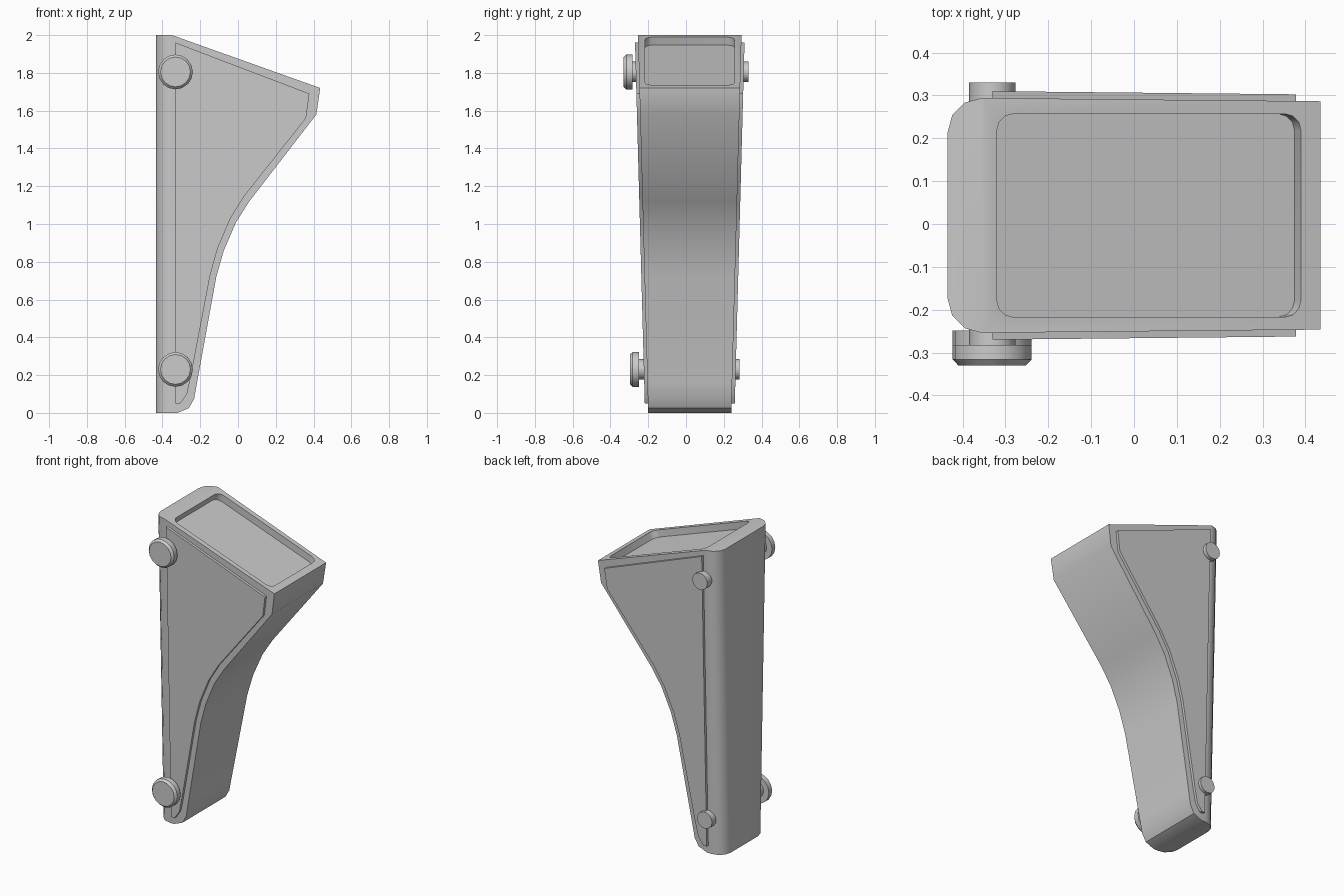
import bpy, bmesh, math
from mathutils import Matrix

if "Cube" in bpy.data.objects:
    bpy.data.objects.remove(bpy.data.objects["Cube"])

YC = 0.02                                # centre plane of the tapered body


def half_width(z):
    return 0.22 + 0.027 * z


def finish(bm, name, angle=35):
    bmesh.ops.recalc_face_normals(bm, faces=bm.faces[:])
    me = bpy.data.meshes.new(name)
    bm.to_mesh(me)
    bm.free()
    ob = bpy.data.objects.new(name, me)
    bpy.context.collection.objects.link(ob)
    bpy.ops.object.select_all(action='DESELECT')
    ob.select_set(True)
    bpy.context.view_layer.objects.active = ob
    bpy.ops.object.shade_smooth_by_angle(angle=math.radians(angle))
    return ob


def slab(profile, y0, y1):
    """Prism of an xz profile between two y functions of z."""
    bm = bmesh.new()
    a = [bm.verts.new((x, y0(z), z)) for x, z in profile]
    b = [bm.verts.new((x, y1(z), z)) for x, z in profile]
    bm.faces.new(a)
    bm.faces.new(b[::-1])
    n = len(profile)
    for i in range(n):
        j = (i + 1) % n
        bm.faces.new((a[i], b[i], b[j], a[j]))
    return bm


# Recess cutter lying in the sloped top
slope = math.atan2(0.28, 0.785)
bm = bmesh.new()
bmesh.ops.create_cube(bm, size=1, matrix=Matrix.Diagonal((0.754, 0.474, 0.09, 1)))
upright = [e for e in bm.edges if abs(e.verts[0].co.z - e.verts[1].co.z) > 0.05]
bmesh.ops.bevel(bm, geom=upright, offset=0.04, segments=3, profile=0.5, affect='EDGES')
bm.transform(Matrix.Translation((0.035, YC, 1.863)) @ Matrix.Rotation(slope, 4, 'Y'))
cutter = finish(bm, "recess_cutter")
cutter.hide_render = True

# Body: tapered profile with rounded spine edges
body_profile = [(-0.435, 0), (-0.32, 0), (-0.26, 0.025), (-0.232, 0.075),
                (-0.217, 0.16), (-0.115, 0.72), (-0.075, 0.86), (-0.01, 1.01),
                (0.06, 1.12), (0.415, 1.58), (0.435, 1.72), (-0.35, 2), (-0.435, 2)]
bm = slab(body_profile, lambda z: YC - half_width(z), lambda z: YC + half_width(z))
spine = [e for e in bm.edges if all(v.co.x < -0.43 for v in e.verts)
         and abs(e.verts[0].co.z - e.verts[1].co.z) > 1]
bmesh.ops.bevel(bm, geom=spine, offset=0.08, segments=3, profile=0.5, affect='EDGES')
body = finish(bm, "body")
mod = body.modifiers.new("recess", 'BOOLEAN')
mod.operation = 'DIFFERENCE'
mod.solver = 'EXACT'
mod.object = cutter
bpy.ops.object.modifier_apply(modifier=mod.name)
bpy.data.objects.remove(cutter)
bpy.ops.object.shade_smooth_by_angle(angle=math.radians(35))

# Raised side panels
panel_profile = [(-0.33, 0.05), (-0.305, 0.05), (-0.27, 0.1), (-0.25, 0.19),
                 (-0.147, 0.73), (-0.108, 0.87), (-0.04, 1.03), (0.035, 1.15),
                 (0.36, 1.56), (0.378, 1.69), (-0.33, 1.96)]
for name, s in (("front_panel", -1), ("back_panel", 1)):
    finish(slab(panel_profile, lambda z: YC + s * (half_width(z) - 0.01),
                lambda z: YC + s * (half_width(z) + 0.017)), name)


def lathe(rings, x, z, name, sides=16):
    """Closed round solid along y from (y, radius) rings."""
    bm = bmesh.new()
    loops = [[bm.verts.new((x + r * math.cos(2 * math.pi * i / sides), y,
                            z + r * math.sin(2 * math.pi * i / sides)))
              for i in range(sides)] for y, r in rings]
    bm.faces.new(loops[0])
    bm.faces.new(loops[-1])
    for a, b in zip(loops, loops[1:]):
        for i in range(sides):
            j = (i + 1) % sides
            bm.faces.new((a[i], a[j], b[j], b[i]))
    finish(bm, name)


# Pins: chamfered head in front, plain shaft end behind
for name, z, front, back in (("upper_pin", 1.805, -0.33, 0.33),
                             ("lower_pin", 0.23, -0.297, 0.282)):
    lathe([(front, 0.079), (front + 0.014, 0.092), (front + 0.048, 0.092),
           (front + 0.048, 0.054), (back, 0.054)], -0.331, z, name)
